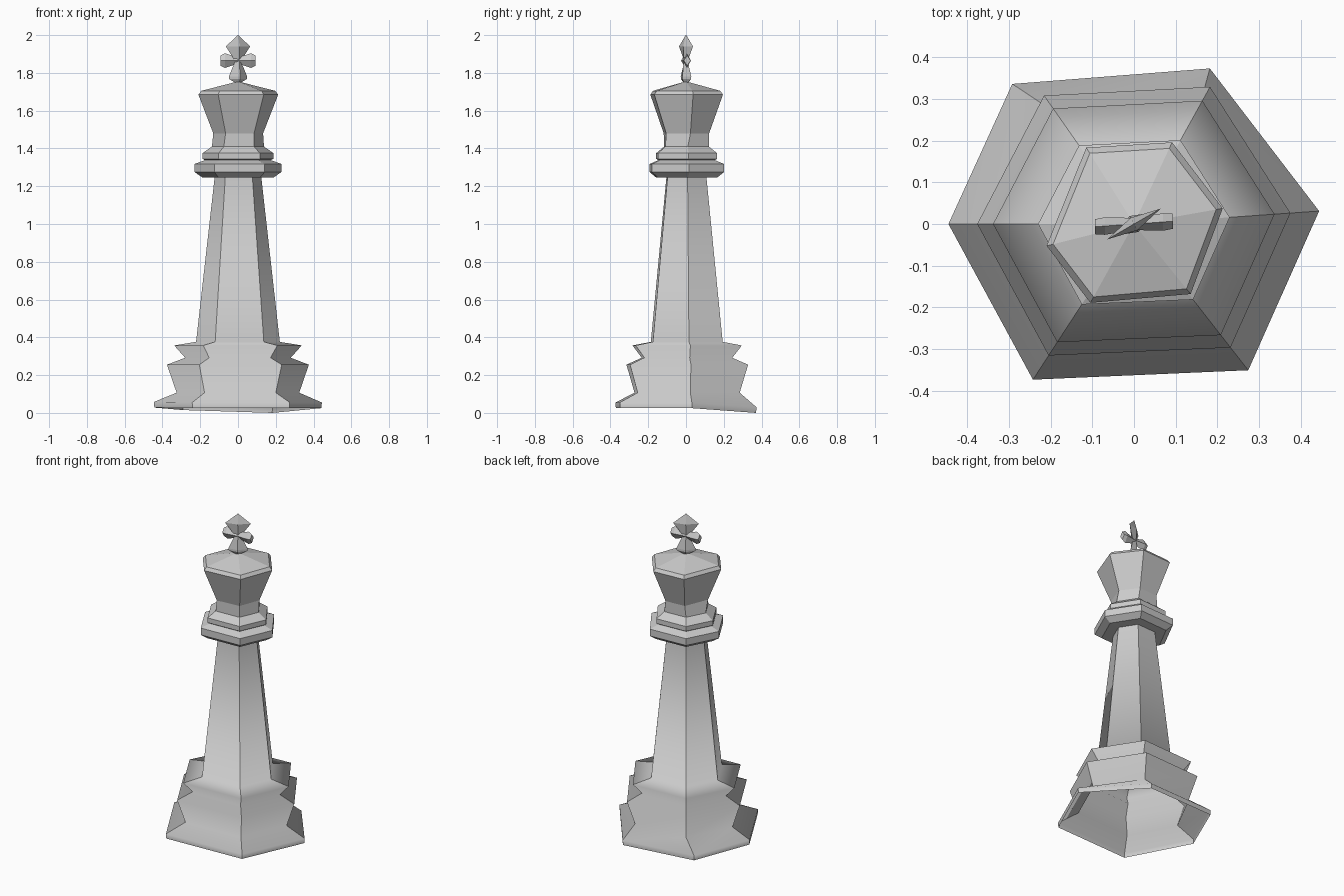
import bpy, bmesh
from math import sin, cos, radians
from mathutils import Vector

if "Cube" in bpy.data.objects:
    bpy.data.objects.remove(bpy.data.objects["Cube"])

FOOT = [4, 64, 131, 180, 237, 308]
BODY = [4, 61, 125, 180, 237, 308]
HEAD = [10, 65, 122, 194, 241, 309]


def finish(name, bm):
    bmesh.ops.recalc_face_normals(bm, faces=bm.faces[:])
    me = bpy.data.meshes.new(name)
    bm.to_mesh(me)
    bm.free()
    ob = bpy.data.objects.new(name, me)
    bpy.context.collection.objects.link(ob)
    return ob


def skin(bm, rings):
    faces = []
    for a, b in zip(rings, rings[1:]):
        n = len(a)
        for i in range(n):
            j = (i + 1) % n
            faces.append(bm.faces.new((a[i], a[j], b[j], b[i])))
    return faces


# Hexagonal body: open stepped foot, tapered shaft, collars and crown
profile = [
    (.443, .025, FOOT), (.445, .055, FOOT), (.325, .107, BODY),
    (.376, .255, BODY), (.28, .292, BODY), (.338, .357, BODY),
    (.222, .376, BODY), (.124, 1.245, BODY), (.19, 1.247, BODY),
    (.23, 1.275, BODY), (.23, 1.318, BODY), (.175, 1.338, BODY),
    (.188, 1.345, BODY), (.188, 1.375, BODY), (.138, 1.41, BODY),
    (.135, 1.48, HEAD), (.216, 1.685, HEAD), (.2, 1.705, HEAD),
]
foot_dz = [0, -.025, -.01, .003, 0, 0]

bm = bmesh.new()
rings = []
for k, (r, z, angles) in enumerate(profile):
    ring = []
    for i, a in enumerate(angles):
        rr = r - (.03 if k < 2 and i == 1 else 0)
        dz = foot_dz[i] if k < 2 else 0
        ring.append(bm.verts.new((rr * cos(radians(a)), rr * sin(radians(a)), z + dz)))
    rings.append(ring)
faces = skin(bm, rings)
peak = bm.verts.new((0, 0, 1.755))
for i in range(6):
    bm.faces.new((rings[-1][i], rings[-1][(i + 1) % 6], peak))

# Smooth along the foot and shaft, crisp at corners and collars
for f in faces:
    f.smooth = True
for e in bm.edges:
    a, b = e.verts
    e.smooth = abs(a.co.z - b.co.z) < .028 and a.co.z < 1.2 and (a.co - b.co).length > .15
finish("hexagonal_body", bm)


def lobe(name, origin, axis, wide, deep, sections):
    """Four-sided lobe: sections are (distance, half width, half depth)."""
    o, ax, w, d = map(Vector, (origin, axis, wide, deep))
    bm = bmesh.new()
    rings = []
    for t, hw, hd in sections:
        c = o + ax * t
        rings.append([bm.verts.new(c + v) for v in (w * hw, d * hd, -w * hw, -d * hd)])
    skin(bm, rings)
    bm.faces.new(rings[0])
    bm.faces.new(rings[-1])
    return finish(name, bm)


# Cross finial: turned diamond on top, two side lobes and a flared stem
centre = (0, 0, 1.865)
c, s = cos(radians(30)), sin(radians(30))
lobe("cross_top", centre, (0, 0, 1), (c, s, 0), (-s, c, 0),
     [(-.01, .012, .012), (.075, .074, .017), (.135, .002, .002)])
for side, label in ((1, "right"), (-1, "left")):
    lobe("cross_" + label, centre, (side, side * .07, 0), (0, 0, 1), (0, 1, 0),
         [(-.005, .014, .014), (.07, .039, .021), (.093, .027, .018)])
lobe("cross_stem", centre, (0, 0, -1), (c, s, 0), (-s, c, 0),
     [(-.005, .014, .014), (.085, .056, .022), (.097, .054, .022), (.12, .012, .012)])
